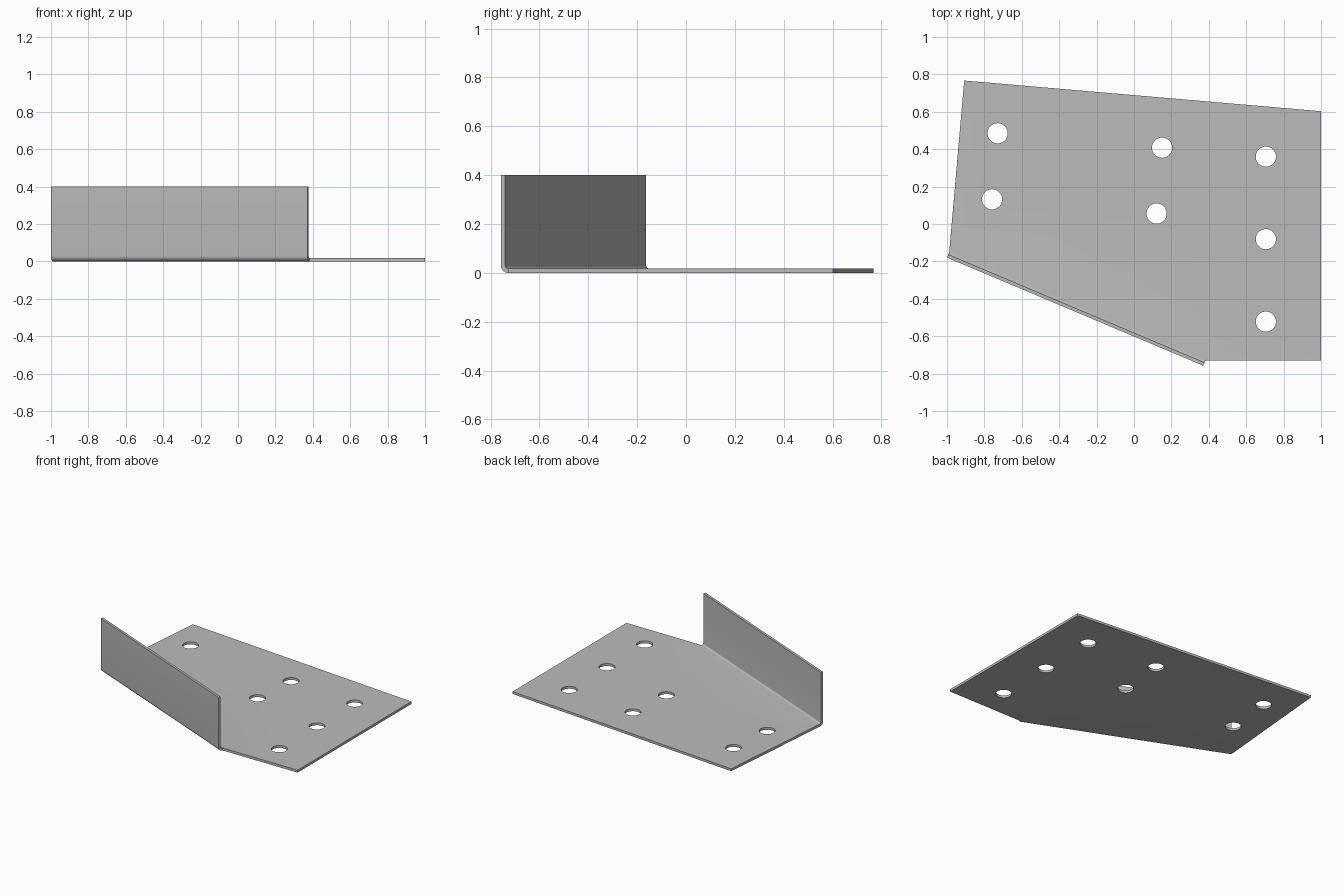
import bpy, bmesh, math
from mathutils import Vector

cube = bpy.data.objects.get("Cube")
if cube:
    bpy.data.objects.remove(cube, do_unlink=True)

THICK, BEND_R, HEIGHT = 0.018, 0.03, 0.40
HOLE_R, HOLE_SIDES, BEND_STEPS = 0.054, 40, 8

# Flat outline: the first two corners are the ends of the bend line
outline = [(-0.988, -0.152), (0.382, -0.73), (1, -0.73), (1, 0.603), (-0.908, 0.767)]
holes = [(-0.729, 0.485), (-0.759, 0.132), (0.15, 0.408), (0.121, 0.056),
         (0.705, 0.36), (0.705, -0.081), (0.705, -0.522)]

mat = bpy.data.materials.new("sheet_grey")
mat.use_nodes = True
grey = (0.5, 0.5, 0.5, 1)
mat.diffuse_color = grey
mat.node_tree.nodes["Principled BSDF"].inputs["Base Color"].default_value = grey

bm = bmesh.new()


def loop(points):
    verts = [bm.verts.new((x, y, 0)) for x, y in points]
    return [bm.edges.new((v, verts[(i + 1) % len(verts)])) for i, v in enumerate(verts)]


# Base plate sheet with round holes
bend_edge = loop(outline)[0]
for cx, cy in holes:
    angles = [2 * math.pi * i / HOLE_SIDES for i in range(HOLE_SIDES)]
    loop([(cx + HOLE_R * math.cos(a), cy + HOLE_R * math.sin(a)) for a in angles])
bmesh.ops.triangle_fill(bm, use_beauty=True, edges=bm.edges[:], normal=(0, 0, -1))

# Rounded bend, then the upright flange
start, end = (Vector((*p, 0)) for p in outline[:2])
along = (end - start).normalized()
outward = Vector((along.y, -along.x, 0))
path = []
for i in range(1, BEND_STEPS + 1):
    a = math.pi / 2 * i / BEND_STEPS
    path.append((BEND_R * math.sin(a), BEND_R * (1 - math.cos(a))))
path.append((BEND_R, HEIGHT))
done = (0, 0)
for out, up in path:
    geom = bmesh.ops.extrude_edge_only(bm, edges=[bend_edge])["geom"]
    new_verts = [g for g in geom if isinstance(g, bmesh.types.BMVert)]
    bend_edge = next(g for g in geom if isinstance(g, bmesh.types.BMEdge)
                     and all(v in new_verts for v in g.verts))
    step = outward * (out - done[0]) + Vector((0, 0, up - done[1]))
    bmesh.ops.translate(bm, vec=step, verts=new_verts)
    done = (out, up)

# Outer skin faces down and outward so the thickness grows inward
bmesh.ops.recalc_face_normals(bm, faces=bm.faces[:])
flat = max(bm.faces, key=lambda f: abs(f.normal.z))
if flat.normal.z > 0:
    bmesh.ops.reverse_faces(bm, faces=bm.faces[:])

mesh = bpy.data.meshes.new("bent_plate")
bm.to_mesh(mesh)
bm.free()
mesh.materials.append(mat)
plate = bpy.data.objects.new("bent_plate", mesh)
bpy.context.collection.objects.link(plate)

# Sheet thickness
bpy.ops.object.select_all(action="DESELECT")
plate.select_set(True)
bpy.context.view_layer.objects.active = plate
solid = plate.modifiers.new("thickness", "SOLIDIFY")
solid.thickness = THICK
solid.offset = -1
solid.use_even_offset = True
bpy.ops.object.modifier_apply(modifier=solid.name)
bpy.ops.object.shade_smooth_by_angle(angle=math.radians(30))
